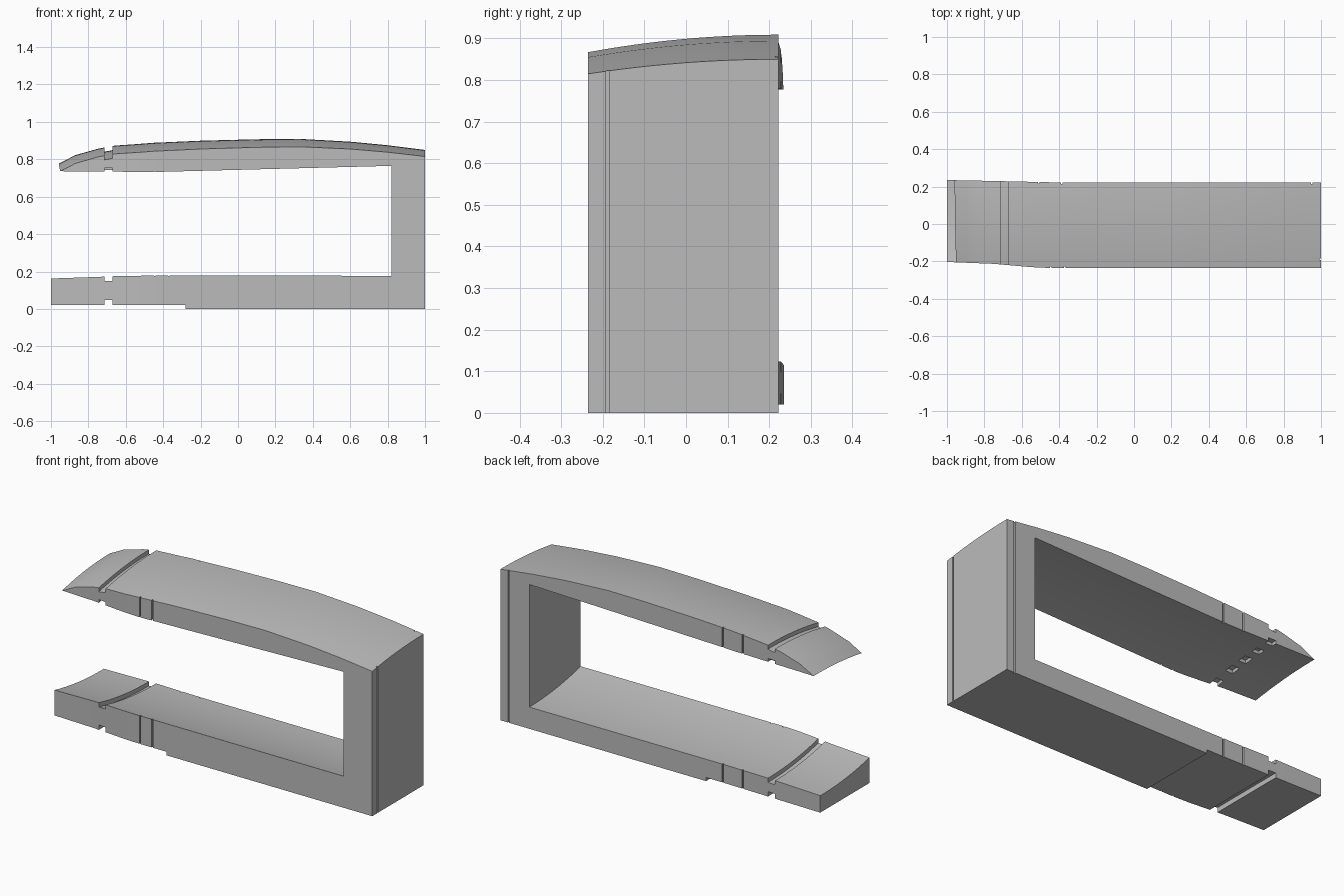
import bpy, bmesh

cube = bpy.data.objects.get("Cube")
if cube:
    bpy.data.objects.remove(cube, do_unlink=True)

grey = bpy.data.materials.new("plain grey")
grey.use_nodes = True
grey.diffuse_color = (0.5, 0.5, 0.5, 1)
grey.node_tree.nodes["Principled BSDF"].inputs["Base Color"].default_value = (0.5, 0.5, 0.5, 1)


def follow(points):
    """Piecewise linear curve through the given (x, value) points."""
    def value(x):
        for (x0, v0), (x1, v1) in zip(points, points[1:]):
            if x <= x1:
                return v0 + (v1 - v0) * (x - x0) / (x1 - x0)
        return points[-1][1]
    return value


# Plan outline and the front edges of the curved surfaces
front = follow([(-1, -.203), (-.75, -.213), (-.5, -.235), (1, -.235)])
back = follow([(-1, .235), (-.75, .23), (-.4, .222), (1, .222)])
crest = follow([(-1, .705), (-.94, .735), (-.87, .772), (-.75, .808), (-.66, .826),
                (-.45, .843), (-.2, .855), (.1, .864), (.33, .867), (.6, .855), (.8, .838), (1, .815)])
crest_rise = follow([(-1, .052), (-.6, .046), (.33, .042), (1, .035)])
ceiling_edge = follow([(-1, .73), (-.45, .732), (.82, .765)])
floor_edge = follow([(-1, .17), (-.67, .178), (.82, .177)])


def arch(y):
    t = (y + .235) / .457
    return 1 - (1 - t) ** 2


def top(x, y):
    return crest(x) + crest_rise(x) * arch(y)


def ceiling(x, y):
    return ceiling_edge(x) + .047 * arch(y)


def floor(x, y):
    return floor_edge(x) - .055 * arch(y)


def loft(name, stations, low, high, near, far, steps=12):
    """Solid between two height functions, swept along x."""
    bm = bmesh.new()
    rings = []
    for x in stations:
        ys = [near(x) + (far(x) - near(x)) * i / steps for i in range(steps + 1)]
        ring = [bm.verts.new((x, y, low(x, y))) for y in ys]
        ring += [bm.verts.new((x, y, high(x, y))) for y in reversed(ys)]
        rings.append(ring)
    n = len(rings[0])
    for a, b in zip(rings, rings[1:]):
        for i in range(n):
            j = (i + 1) % n
            bm.faces.new((a[i], a[j], b[j], b[i]))
    bm.faces.new(rings[0])
    bm.faces.new(rings[-1])
    bmesh.ops.recalc_face_normals(bm, faces=bm.faces)
    mesh = bpy.data.meshes.new(name)
    bm.to_mesh(mesh)
    bm.free()
    obj = bpy.data.objects.new(name, mesh)
    mesh.materials.append(grey)
    bpy.context.collection.objects.link(obj)
    return obj


def level(z):
    return lambda *_: z


def cut(body, name, stations, low, high, y0=-.3, y1=.3, steps=12):
    cutter = loft(name, stations, low, high, level(y0), level(y1), steps)
    cutter.hide_render = True
    mod = body.modifiers.new(name, "BOOLEAN")
    mod.operation = "DIFFERENCE"
    mod.solver = "EXACT"
    mod.object = cutter
    bpy.context.view_layer.objects.active = body
    bpy.ops.object.modifier_apply(modifier=name)
    bpy.data.objects.remove(cutter, do_unlink=True)


def box_cut(body, name, x0, x1, y0, y1, z0, z1):
    cut(body, name, [x0, x1], level(z0), level(z1), y0, y1, 1)


# Clamp body with arched top
xs = [-1, -.97, -.94, -.9, -.87, -.81, -.75, -.66, -.55, -.45, -.32, -.2, -.05,
      .1, .22, .33, .46, .6, .7, .8, .9, 1]
body = loft("clamp_body", xs, level(0), top, front, back)

# Open mouth between the two arms
cut(body, "mouth_cutter", [-1.1, -.67, -.45, .82], floor, ceiling)

# Raised step under the lower arm
box_cut(body, "step_cutter", -1.1, -.28, -.3, .3, -.1, .02)

# Strap grooves across both arms
groove = [-.715, -.67]
cut(body, "top_groove", groove, lambda x, y: top(x, y) - .022, level(1))
cut(body, "floor_groove", groove, lambda x, y: floor(x, y) - .024, level(.3))
box_cut(body, "bottom_groove", *groove, -.3, .3, -.1, .047)

# Row of pockets under the upper arm
for y0, y1 in [(-.3, -.17), (-.1, -.05), (0, .05), (.1, .14), (.2, .3)]:
    cut(body, "pocket", groove, level(.6), lambda x, y: ceiling(x, y) + .018, y0, y1, 3)

# Thin vertical score lines on the sides
for x in (-.445, -.37):
    box_cut(body, "front_score", x - .004, x + .004, -.3, front(x) + .008, -.1, 1)
for x in (-.51, -.385, .95):
    box_cut(body, "back_score", x - .004, x + .004, back(x) - .008, .3, -.1, 1)
box_cut(body, "end_score", .992, 1.1, -.192, -.185, -.1, .826)

bpy.ops.object.select_all(action="DESELECT")
body.select_set(True)
bpy.context.view_layer.objects.active = body
bpy.ops.object.shade_smooth_by_angle(angle=.5)
